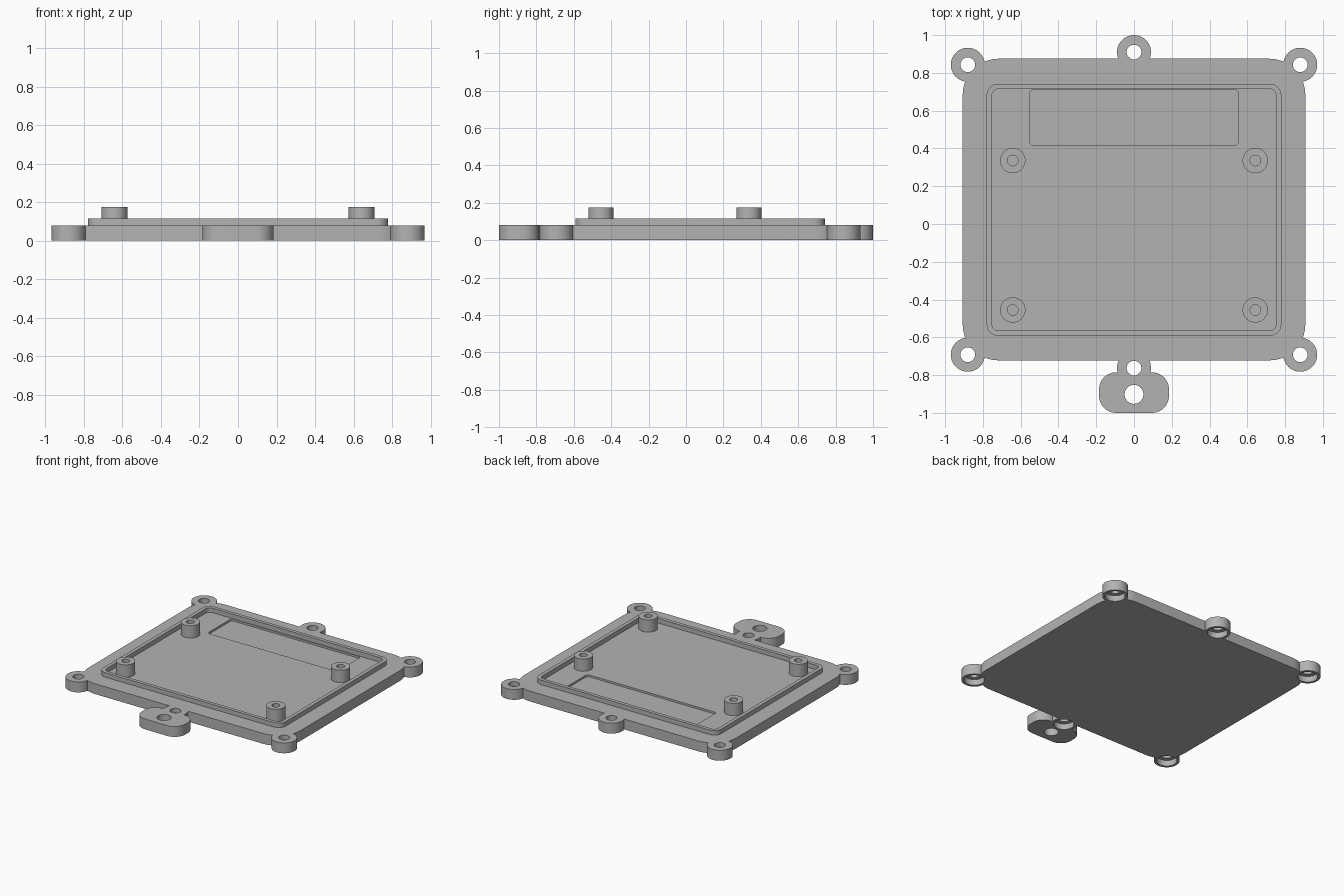
import bpy, bmesh
from math import cos, sin, pi

old = bpy.data.objects.get("Cube")
if old:
    bpy.data.objects.remove(old, do_unlink=True)

grey = bpy.data.materials.new("matte grey")
grey.use_nodes = True
colour = (0.45, 0.45, 0.45, 1)
grey.diffuse_color = colour
grey.node_tree.nodes["Principled BSDF"].inputs["Base Color"].default_value = colour

THICK = 0.08      # plate thickness
LIP_TOP = 0.115
PEG_TOP = 0.175


def circle(x, y, r, n=48):
    return [(x + r * cos(2 * pi * i / n), y + r * sin(2 * pi * i / n)) for i in range(n)]


def rounded(x, y0, y1, r, n=10):
    """Rounded rectangle outline, symmetric about x = 0."""
    pts = []
    corners = [(x - r, y1 - r), (r - x, y1 - r), (r - x, y0 + r), (x - r, y0 + r)]
    for q, (cx, cy) in enumerate(corners):
        for i in range(n + 1):
            a = (q + i / n) * pi / 2
            pts.append((cx + r * cos(a), cy + r * sin(a)))
    return pts


def prism(name, outer, z0, z1, inner=None):
    """Extrude an outline; with an inner outline of equal length, make a ring."""
    bm = bmesh.new()
    loops = [[bm.verts.new((px, py, z)) for px, py in line]
             for line in ([outer, inner] if inner else [outer]) for z in (z0, z1)]
    n = len(outer)

    def bridge(a, b):
        for i in range(n):
            j = (i + 1) % n
            bm.faces.new((a[i], a[j], b[j], b[i]))

    bridge(loops[0], loops[1])
    if inner:
        bridge(loops[1], loops[3])
        bridge(loops[3], loops[2])
        bridge(loops[2], loops[0])
    else:
        bm.faces.new(loops[1])
        bm.faces.new(loops[0][::-1])
    bmesh.ops.recalc_face_normals(bm, faces=bm.faces)
    mesh = bpy.data.meshes.new(name)
    bm.to_mesh(mesh)
    bm.free()
    mesh.materials.append(grey)
    obj = bpy.data.objects.new(name, mesh)
    bpy.context.collection.objects.link(obj)
    return obj


def select(obj):
    bpy.ops.object.select_all(action='DESELECT')
    obj.select_set(True)
    bpy.context.view_layer.objects.active = obj


def combine(body, tool, operation):
    mod = body.modifiers.new("boolean", 'BOOLEAN')
    mod.operation, mod.solver, mod.object = operation, 'EXACT', tool
    select(body)
    bpy.ops.object.modifier_apply(modifier=mod.name)
    bpy.data.objects.remove(tool, do_unlink=True)


# Base plate with its screw tabs and the front hanging lug
plate = prism("base_plate", rounded(0.907, -0.722, 0.875, 0.19), 0, THICK)
tabs = [(0, 0.91), (0, -0.763)]
tabs += [(s * 0.88, y) for s in (-1, 1) for y in (0.843, -0.692)]
for x, y in tabs:
    combine(plate, prism("tab", circle(x, y, 0.09), 0, THICK), 'UNION')
combine(plate, prism("lug", rounded(0.185, -1, -0.785, 0.09), 0, THICK), 'UNION')

# Screw holes, counterbored from below
for x, y in tabs:
    combine(plate, prism("hole", circle(x, y, 0.039), -0.1, 0.2), 'DIFFERENCE')
    combine(plate, prism("bore", circle(x, y, 0.071), -0.1, 0.045), 'DIFFERENCE')
combine(plate, prism("lug_hole", circle(0, -0.902, 0.05), -0.1, 0.2), 'DIFFERENCE')

# Shallow pocket near the back
pocket = prism("pocket", rounded(0.553, 0.417, 0.71, 0.02), THICK - 0.015, 0.2)
combine(plate, pocket, 'DIFFERENCE')

# Raised lip around the floor
lip = prism("raised_lip", rounded(0.78, -0.592, 0.742, 0.06), THICK, LIP_TOP,
            rounded(0.752, -0.565, 0.715, 0.035))

# Hollow standoffs
parts = [plate, lip]
for side, x in (("right", -0.642), ("left", 0.642)):
    for end, y in (("front", -0.455), ("back", 0.336)):
        parts.append(prism(f"standoff_{end}_{side}", circle(x, y, 0.067), THICK, PEG_TOP,
                           circle(x, y, 0.028)))

for part in parts:
    select(part)
    bpy.ops.object.shade_smooth_by_angle()
